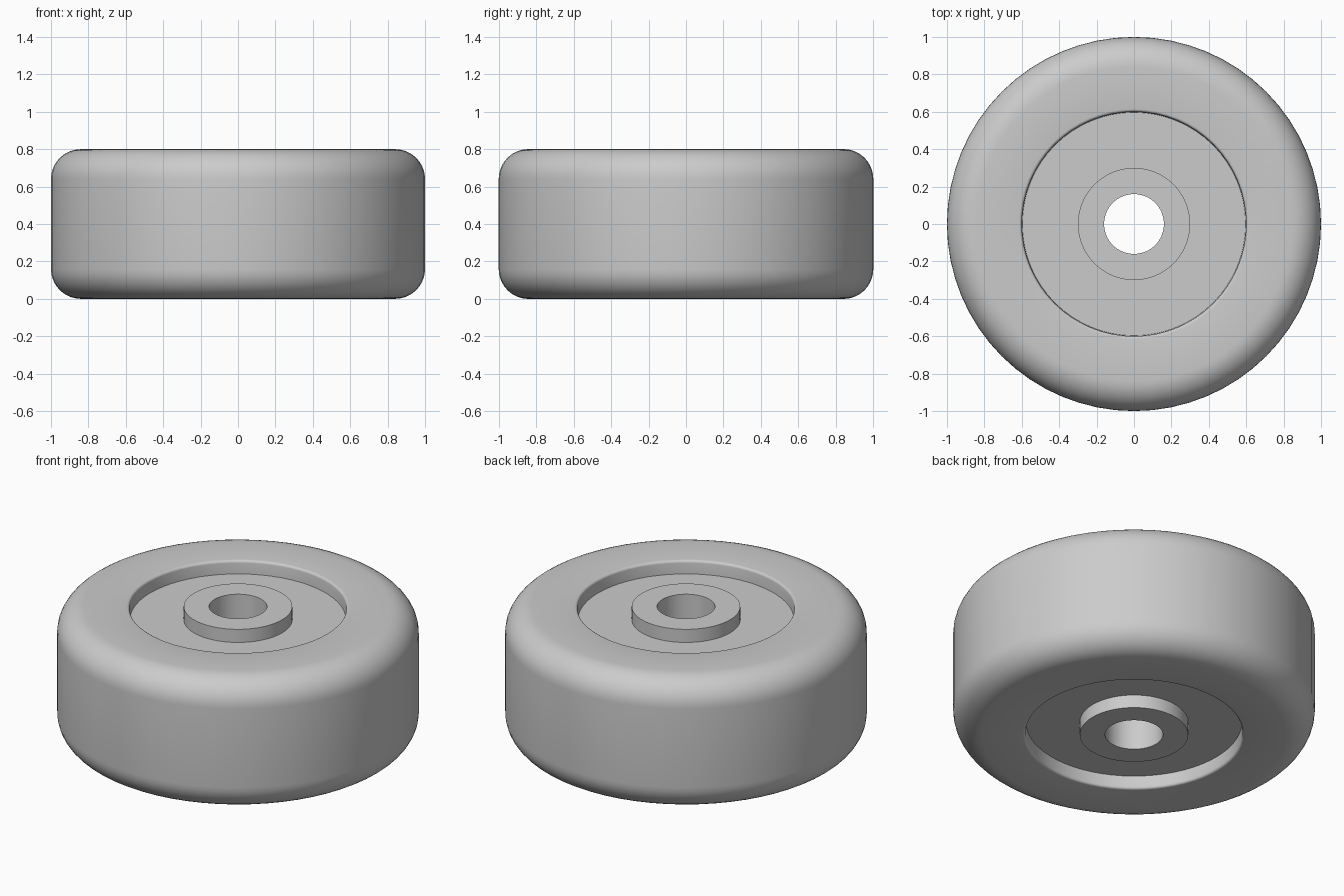
import bpy, bmesh, math

if "Cube" in bpy.data.objects:
    bpy.data.objects.remove(bpy.data.objects["Cube"])

SIDES = 64
HEIGHT = 0.8


def arc(cx, cz, r, a0, a1, steps):
    """Points (radius, z) along an arc, angles in degrees."""
    out = []
    for i in range(steps + 1):
        a = math.radians(a0 + (a1 - a0) * i / steps)
        out.append((cx + r * math.cos(a), cz + r * math.sin(a)))
    return out


def lathe(name, profile, mat):
    """Spin a closed (radius, z) profile around the z axis."""
    bm = bmesh.new()
    rings = []
    for i in range(SIDES):
        a = 2 * math.pi * i / SIDES
        rings.append([bm.verts.new((r * math.cos(a), r * math.sin(a), z))
                      for r, z in profile])
    n = len(profile)
    for i in range(SIDES):
        p, q = rings[i], rings[(i + 1) % SIDES]
        for j in range(n):
            k = (j + 1) % n
            bm.faces.new((p[j], q[j], q[k], p[k]))
    bmesh.ops.recalc_face_normals(bm, faces=bm.faces)
    mesh = bpy.data.meshes.new(name)
    bm.to_mesh(mesh)
    bm.free()
    mesh.materials.append(mat)
    obj = bpy.data.objects.new(name, mesh)
    bpy.context.collection.objects.link(obj)
    bpy.context.view_layer.objects.active = obj
    obj.select_set(True)
    bpy.ops.object.shade_smooth_by_angle(angle=math.radians(30))
    return obj


grey = bpy.data.materials.new("light grey")
grey.diffuse_color = (0.6, 0.6, 0.6, 1)
grey.use_nodes = True
grey.node_tree.nodes["Principled BSDF"].inputs["Base Color"].default_value = grey.diffuse_color

# upper half of the wheel section, from the bore outwards
upper = [(0.16, HEIGHT), (0.30, HEIGHT),       # hub top, flush with the rim
         (0.30, 0.72), (0.597, 0.72)]          # recessed web
upper += arc(0.615, 0.785, 0.015, 180, 90, 4)  # softened recess lip
upper += arc(0.84, 0.64, 0.16, 90, 0, 10)      # rounded tread shoulder

# lower half mirrors the upper one
lower = [(r, HEIGHT - z) for r, z in reversed(upper)]
lathe("wheel", upper + lower, grey)
